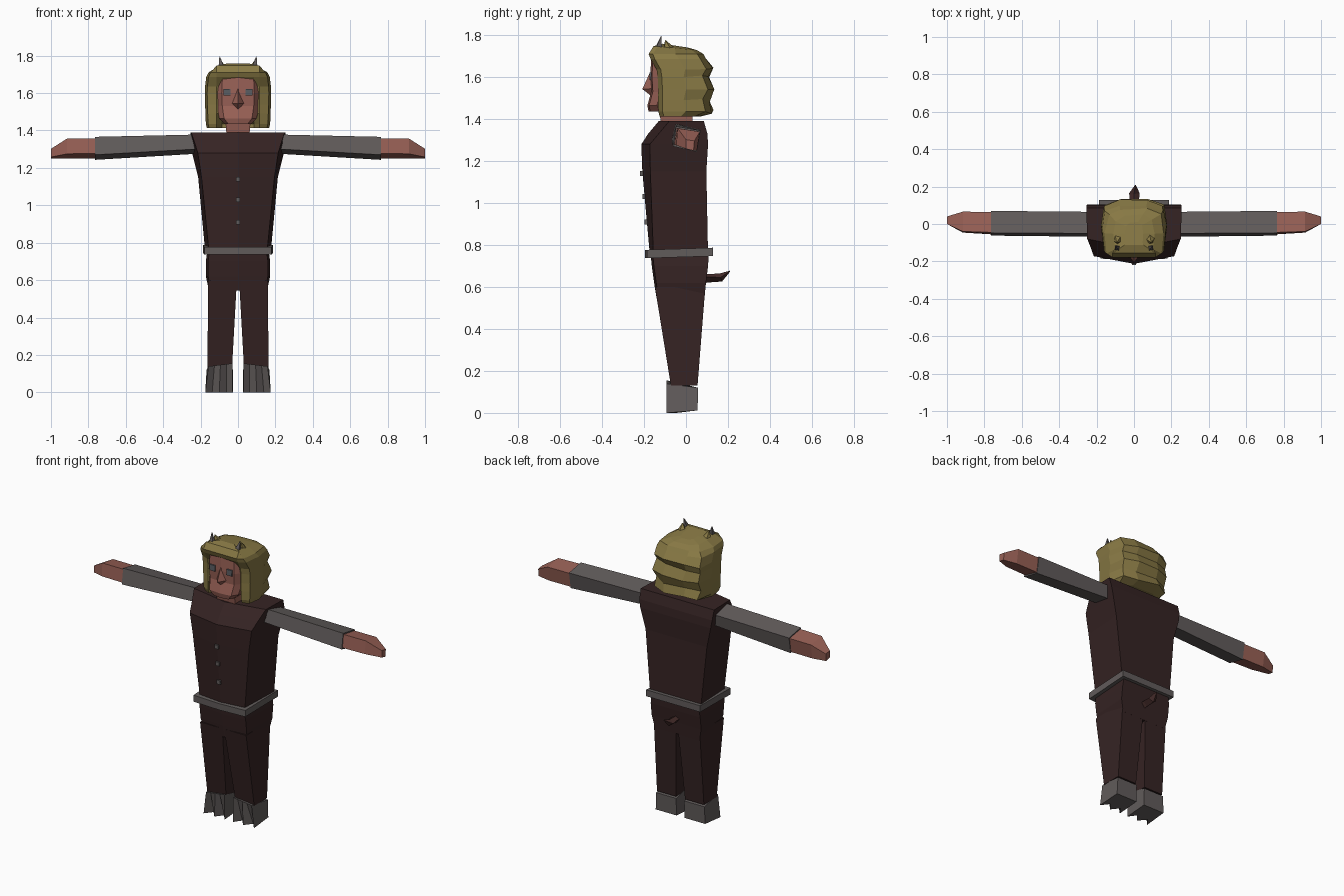
import bpy, bmesh, math, random
from mathutils import Vector

random.seed(4)


def material(name, rgb):
    m = bpy.data.materials.new(name)
    m.diffuse_color = (*rgb, 1)
    return m


CLOTH = material("dark_brown_cloth", (0.036, 0.017, 0.017))
GREY = material("warm_grey", (0.120, 0.106, 0.104))
SKIN = material("reddish_skin", (0.315, 0.118, 0.092))
HAIR = material("olive_blond_hair", (0.245, 0.190, 0.058))
TAIL = material("tail_brown", (0.062, 0.026, 0.024))
EYE = material("slate_eye", (0.100, 0.108, 0.120))


def loft(name, rings, mat):
    """Skin a list of equal-length 3D rings and cap both ends."""
    bm = bmesh.new()
    vs = [[bm.verts.new(p) for p in r] for r in rings]
    n = len(rings[0])
    for a, b in zip(vs, vs[1:]):
        for i in range(n):
            j = (i + 1) % n
            bm.faces.new((a[i], a[j], b[j], b[i]))
    bm.faces.new(vs[0])
    bm.faces.new(vs[-1])
    bmesh.ops.remove_doubles(bm, verts=bm.verts, dist=1e-5)
    bmesh.ops.recalc_face_normals(bm, faces=bm.faces)
    me = bpy.data.meshes.new(name)
    bm.to_mesh(me)
    bm.free()
    me.materials.append(mat)
    ob = bpy.data.objects.new(name, me)
    bpy.context.collection.objects.link(ob)
    return ob


def sym(z, half):
    """Horizontal ring from its right half, listed front to back."""
    pts = half + [(-x, y) for x, y in reversed(half) if x > 1e-6]
    return [(x, y, z) for x, y in pts]


def rect(z, x0, x1, y0, y1):
    return [(x0, y0, z), (x1, y0, z), (x1, y1, z), (x0, y1, z)]


def spike(name, base, tip, r, mat, sides=4):
    """Pointed cone between two points."""
    b, t = Vector(base), Vector(tip)
    q = (t - b).to_track_quat('Z', 'Y')

    def ring(c, rad):
        return [c + q @ Vector((rad * math.cos(2 * math.pi * i / sides),
                                rad * math.sin(2 * math.pi * i / sides), 0)) for i in range(sides)]
    return loft(name, [ring(b, r), ring(t, 0.002)], mat)


# Torso: front corners narrower than the back, with a central front ridge
torso = []
for z, wf, wb, yc, yf, yb in [(0.75, 0.155, 0.175, -0.155, -0.172, 0.105),
                              (1.15, 0.195, 0.213, -0.170, -0.208, 0.097),
                              (1.28, 0.215, 0.245, -0.172, -0.213, 0.105),
                              (1.33, 0.230, 0.253, -0.130, -0.180, 0.102),
                              (1.39, 0.250, 0.255, -0.080, -0.130, 0.085)]:
    torso.append(sym(z, [(0, yf), (wf, yc), (wb, yb), (0, yb)]))
loft("torso", torso, CLOTH)

# Hips
hips = [sym(z, [(0, yf), (w * 0.93, yf + 0.01), (w, yb), (0, yb)])
        for z, w, yf, yb in [(0.545, 0.155, -0.140, 0.088), (0.62, 0.172, -0.152, 0.095),
                             (0.70, 0.172, -0.163, 0.105), (0.75, 0.165, -0.168, 0.108)]]
loft("hips", hips, CLOTH)

# Belt: thin box tilted a little up toward the back
belt = []
for z in (0.737, 0.777):
    half = [(0, -0.195), (0.180, -0.185), (0.188, 0.128), (0, 0.128)]
    belt.append([(x, y, zz + (0.010 if y > 0 else 0)) for x, y, zz in sym(z, half)])
loft("belt", belt, GREY)

# Buttons down the front
for i, (z, y) in enumerate([(1.14, -0.209), (1.03, -0.199), (0.91, -0.188)]):
    loft(f"button_{i}", [rect(z - 0.012, -0.012, 0.012, y - 0.009, y + 0.01),
                         rect(z + 0.012, -0.012, 0.012, y - 0.009, y + 0.01)], GREY)

for s, side in ((1, "left"), (-1, "right")):
    def arm_ring(x, pts):
        return [(s * x, y, z) for y, z in pts]

    # Sleeve: slightly twisted square tube
    loft(f"{side}_sleeve", [
        arm_ring(0.23, [(-0.050, 1.378), (0.065, 1.350), (0.050, 1.275), (-0.068, 1.300)]),
        arm_ring(0.765, [(-0.048, 1.366), (0.070, 1.345), (0.052, 1.243), (-0.062, 1.270)])], GREY)

    # Hand: tapers to a blunt wedge tip
    loft(f"{side}_hand", [
        arm_ring(0.75, [(-0.045, 1.358), (0.064, 1.340), (0.050, 1.250), (-0.056, 1.278)]),
        arm_ring(0.915, [(-0.040, 1.356), (0.066, 1.340), (0.052, 1.250), (-0.046, 1.275)]),
        arm_ring(1.0, [(0.000, 1.302), (0.040, 1.296), (0.036, 1.250), (0.000, 1.258)])], SKIN)

    # Trouser leg
    leg = [rect(0.13, s * 0.032, s * 0.163, -0.072, 0.055),
           rect(0.60, s * 0.006, s * 0.160, -0.148, 0.092)]
    loft(f"{side}_leg", leg, CLOTH)

    # Foot: three claws with notches cut up between them
    xs = [0.028, 0.064, 0.086, 0.122, 0.144, 0.176]
    xs = [0.028, 0.062, 0.100, 0.138, 0.175]
    low = [(s * x, -0.092 if i % 2 == 0 else -0.045, 0.0) for i, x in enumerate(xs)]
    top = [(s * (0.030 + 0.032 * i), -0.092, 0.155 - 0.004 * i) for i in range(5)]
    low += [(s * 0.172, 0.055, 0.012), (s * 0.028, 0.055, 0.012)]
    top += [(s * 0.168, 0.058, 0.120), (s * 0.028, 0.058, 0.120)]
    loft(f"{side}_foot", [low, top], GREY)

    # Eye plate
    loft(f"{side}_eye", [rect(1.587, s * 0.040, s * 0.078, -0.174, -0.166),
                         rect(1.623, s * 0.040, s * 0.078, -0.173, -0.165)], EYE)

    # Small horn with a tuft of hair behind it
    spike(f"{side}_horn", (s * 0.082, -0.138, 1.70), (s * 0.098, -0.118, 1.795), 0.032, GREY)
    spike(f"{side}_horn_tuft", (s * 0.080, -0.070, 1.69), (s * 0.092, -0.098, 1.775), 0.055, HAIR, 5)

# Neck
loft("neck", [rect(1.36, -0.06, 0.06, -0.115, 0.03),
              rect(1.48, -0.07, 0.07, -0.135, 0.03)], SKIN)

# Head
head = [sym(z, [(0, yf), (w * 0.75, yf + 0.008), (w, yf + 0.045), (w, 0.02)])
        for z, w, yf in [(1.435, 0.070, -0.178), (1.465, 0.100, -0.184), (1.53, 0.112, -0.166),
                         (1.60, 0.116, -0.170), (1.70, 0.110, -0.166)]]
loft("head", head, SKIN)

# Nose: wedge widest and deepest near the bottom
loft("nose", [[(-0.004, -0.165, 1.515), (0, -0.170, 1.513), (0.004, -0.165, 1.515)],
              [(-0.034, -0.160, 1.545), (0, -0.208, 1.543), (0.034, -0.160, 1.545)],
              [(-0.005, -0.160, 1.620), (0, -0.172, 1.622), (0.005, -0.160, 1.620)]], SKIN)

# Hair: chunky rings, jagged at the back, overhanging above the face
hair = []
for z, w, f, b in [(1.412, 0.166, -0.125, 0.075), (1.435, 0.172, -0.132, 0.128),
                   (1.49, 0.174, -0.133, 0.110), (1.54, 0.176, -0.132, 0.132),
                   (1.60, 0.177, -0.135, 0.112), (1.635, 0.176, -0.140, 0.132),
                   (1.685, 0.170, -0.168, 0.100), (1.710, 0.158, -0.178, 0.080),
                   (1.735, 0.110, -0.155, 0.050)]:
    front = -0.06 if z < 1.45 else f + 0.012 if z < 1.65 else f
    half = [(0.085, front), (0.115, f), (w * 0.93, f + 0.02), (w, (f + b) / 2),
            (w * 0.88, b - 0.030), (w * 0.42, b)]
    ring = []
    for x, y, zz in sym(z, half):
        if y > 0:
            x += random.uniform(-0.008, 0.008)
            y += random.uniform(-0.008, 0.004)
            zz += random.uniform(-0.012, 0.012) if 1.42 < z < 1.68 else 0
        if z > 1.73:
            zz = 1.733 - 0.09 * y
        ring.append((x, y, zz))
    hair.append(ring)
hair.append([(x * 0.45, y * 0.6 - 0.02, z + 0.012) for x, y, z in hair[-1]])
loft("hair", hair, HAIR)

# Tail: short stub flicking up to a point
loft("tail", [[(-0.022, y0, z0 + 0.006), (0, y0, z0 + h), (0.026, y0, z0 + 0.006), (0, y0, z0 - h)]
              for y0, z0, h in [(0.08, 0.640, 0.022), (0.115, 0.642, 0.020)]]
     + [[(-0.026, 0.165, 0.645), (0, 0.160, 0.664), (0.030, 0.165, 0.645), (0, 0.172, 0.626)],
        [(0.007, 0.210, 0.676), (0.008, 0.211, 0.678), (0.009, 0.210, 0.676), (0.008, 0.211, 0.674)]], TAIL)
